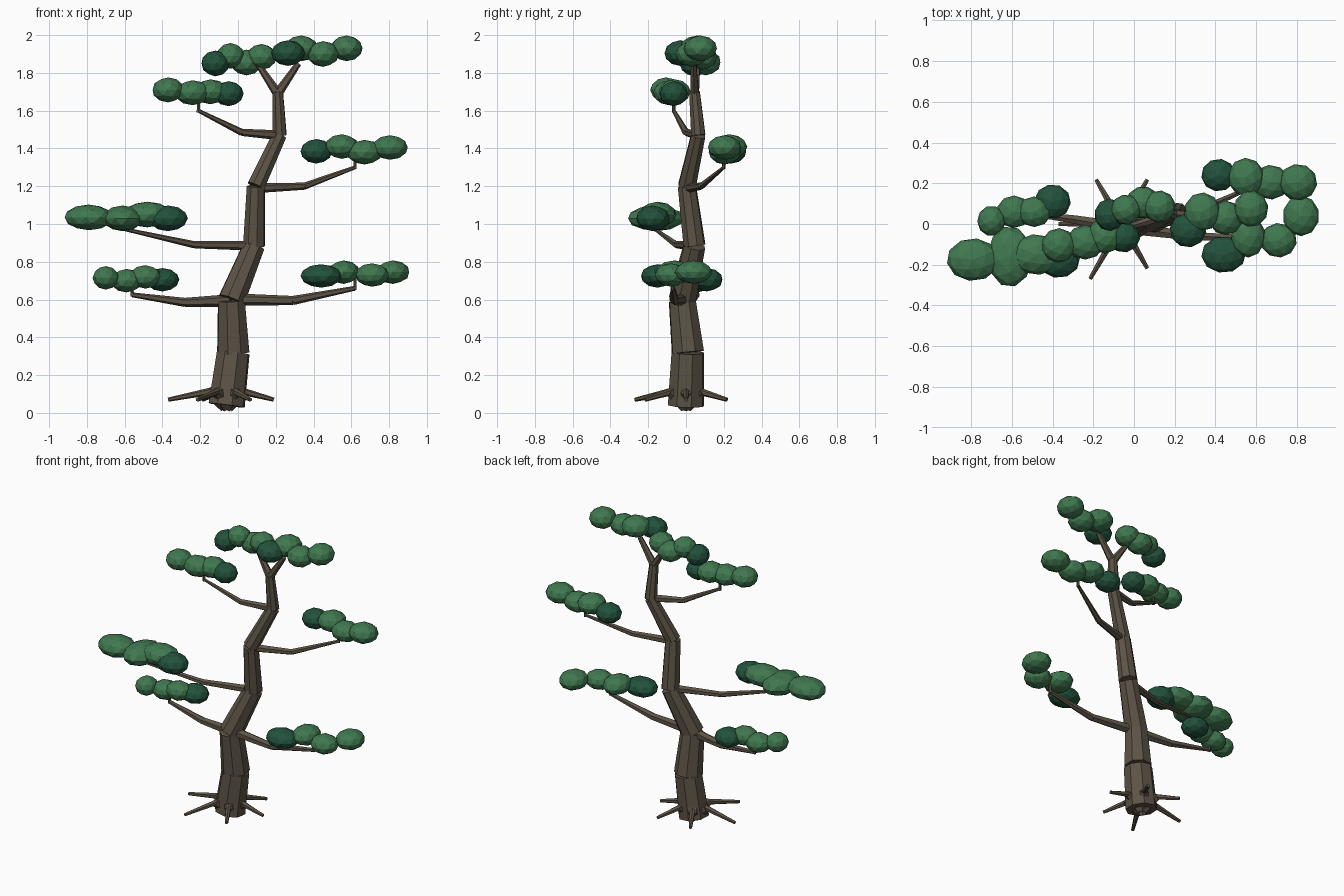
import bpy, bmesh, math, random
from mathutils import Vector, Matrix

random.seed(4)
if "Cube" in bpy.data.objects:
    bpy.data.objects.remove(bpy.data.objects["Cube"])


def material(name, rgb):
    mat = bpy.data.materials.new(name)
    mat.use_nodes = True
    mat.diffuse_color = (*rgb, 1)
    mat.node_tree.nodes["Principled BSDF"].inputs["Base Color"].default_value = (*rgb, 1)
    return mat


BARK = material("brown bark", (0.109, 0.087, 0.061))
LEAF = material("green leaf", (0.051, 0.188, 0.08))
SHADE = material("dark green leaf", (0.016, 0.084, 0.045))


def finish(name, bm, materials):
    mesh = bpy.data.meshes.new(name)
    bm.to_mesh(mesh)
    bm.free()
    for mat in materials:
        mesh.materials.append(mat)
    obj = bpy.data.objects.new(name, mesh)
    bpy.context.collection.objects.link(obj)
    return obj


def add_limb(bm, points, radii, sides):
    """Chain of separate tapered cylinders, one per stretch."""
    for i in range(len(points) - 1):
        a, b = Vector(points[i]), Vector(points[i + 1])
        axis = b - a
        place = Matrix.Translation((a + b) / 2) @ axis.to_track_quat('Z', 'Y').to_matrix().to_4x4()
        bmesh.ops.create_cone(bm, cap_ends=True, segments=sides, radius1=radii[i],
                              radius2=radii[i + 1], depth=axis.length, matrix=place)


def limb(name, points, radii, sides=6):
    bm = bmesh.new()
    add_limb(bm, points, radii, sides)
    return finish(name, bm, [BARK])


def foliage(name, blobs, height=0.065, dark=(0,)):
    """Cluster of flattened faceted balls: x, y, z, half width, half depth."""
    bm = bmesh.new()
    for i, (x, y, z, rx, ry) in enumerate(blobs):
        old = set(bm.faces)
        spin = Matrix.Rotation(random.uniform(0, math.tau), 4, 'Z')
        shape = Matrix.Translation((x, y, z)) @ Matrix.Diagonal((rx, ry, height, 1)) @ spin
        bmesh.ops.create_icosphere(bm, subdivisions=2, radius=1, matrix=shape)
        for face in set(bm.faces) - old:
            face.material_index = 1 if i in dark else 0
    finish(name, bm, [LEAF, SHADE])


# Zigzag trunk with a forked top
limb("trunk",
     [(-0.06, 0, 0.04), (-0.025, 0.01, 0.32), (-0.035, -0.02, 0.595), (0.085, 0.045, 0.885),
      (0.095, 0.005, 1.2), (0.22, 0.065, 1.47), (0.21, 0.045, 1.7)],
     [0.1, 0.09, 0.075, 0.06, 0.05, 0.04, 0.03], 8)
fork = (0.21, 0.045, 1.69)
limb("left_fork", [fork, (0.11, 0.06, 1.84)], [0.026, 0.016])
limb("right_fork", [fork, (0.32, 0.04, 1.85)], [0.026, 0.016])

# Bent branches, each ending in a short upright twig
branches = {
    "lower_right_branch": [(-0.04, -0.02, 0.595), (-0.28, 0.02, 0.585), (-0.56, 0.06, 0.625)],
    "lower_left_branch": [(-0.03, -0.02, 0.6), (0.29, -0.06, 0.595), (0.62, -0.07, 0.66)],
    "middle_right_branch": [(0.08, 0.04, 0.885), (-0.23, -0.05, 0.89), (-0.59, -0.16, 0.97)],
    "upper_left_branch": [(0.1, 0.01, 1.19), (0.35, 0.08, 1.2), (0.62, 0.2, 1.3)],
    "upper_right_branch": [(0.22, 0.06, 1.47), (0.02, 0, 1.485), (-0.21, -0.065, 1.6)],
}
for name, path in branches.items():
    size = 1.15 if path[0][2] < 0.7 else 0.9
    limb(name, path, [0.029 * size, 0.021 * size, 0.011 * size])
    tip = Vector(path[-1])
    limb(name + "_twig", [tip - Vector((0, 0, 0.01)), tip + Vector((0, 0, 0.07))], [0.01, 0.008])

# Ring of roots: a thick knuckle followed by a thin runner
bm = bmesh.new()
for k in range(6):
    angle = k * math.tau / 6
    out = Vector((math.cos(angle), math.sin(angle), 0))
    length = 0.31 if k in (3, 4) else 0.25
    base = Vector((-0.06, 0, 0))
    up = Vector((0, 0, 1))
    knee = base + out * 0.1 + up * 0.115
    add_limb(bm, [base + up * 0.05, knee], [0.05, 0.028], 6)
    add_limb(bm, [knee - out * 0.02, base + out * length + up * 0.07], [0.02, 0.011], 6)
finish("roots", bm, [BARK])

# Foliage pads; the first ball of each pad is the dark one
foliage("lower_right_foliage", [
    (-0.4, 0.11, 0.705, 0.09, 0.085), (-0.49, 0.06, 0.72, 0.085, 0.075),
    (-0.59, 0.06, 0.7, 0.085, 0.08), (-0.7, 0.015, 0.715, 0.07, 0.075)], 0.062)
foliage("lower_left_foliage", [
    (0.44, -0.15, 0.725, 0.11, 0.09), (0.56, -0.06, 0.745, 0.085, 0.105),
    (0.71, -0.08, 0.73, 0.09, 0.085), (0.82, 0.04, 0.745, 0.09, 0.1)], 0.062)
foliage("middle_right_foliage", [
    (-0.37, -0.175, 1.03, 0.105, 0.09), (-0.48, -0.15, 1.05, 0.13, 0.1),
    (-0.61, -0.16, 1.03, 0.11, 0.15), (-0.79, -0.175, 1.035, 0.13, 0.105)], 0.068)
foliage("upper_left_foliage", [
    (0.415, 0.24, 1.385, 0.085, 0.08), (0.55, 0.23, 1.41, 0.09, 0.095),
    (0.67, 0.205, 1.38, 0.095, 0.085), (0.805, 0.205, 1.405, 0.095, 0.09)])
foliage("upper_right_foliage", [
    (-0.05, -0.065, 1.69, 0.08, 0.075), (-0.145, -0.06, 1.7, 0.09, 0.085),
    (-0.24, -0.09, 1.695, 0.095, 0.085), (-0.37, -0.105, 1.71, 0.085, 0.085)], 0.066)
foliage("crown_foliage", [
    (-0.12, 0.045, 1.85, 0.075, 0.08), (0.265, -0.03, 1.905, 0.09, 0.085),
    (-0.04, 0.07, 1.89, 0.075, 0.075), (0.045, 0.105, 1.855, 0.085, 0.08),
    (0.125, 0.085, 1.885, 0.08, 0.08), (0.335, 0.06, 1.93, 0.09, 0.095),
    (0.45, 0.03, 1.9, 0.085, 0.085), (0.575, 0.075, 1.93, 0.085, 0.09)], 0.068, dark=(0, 1))
